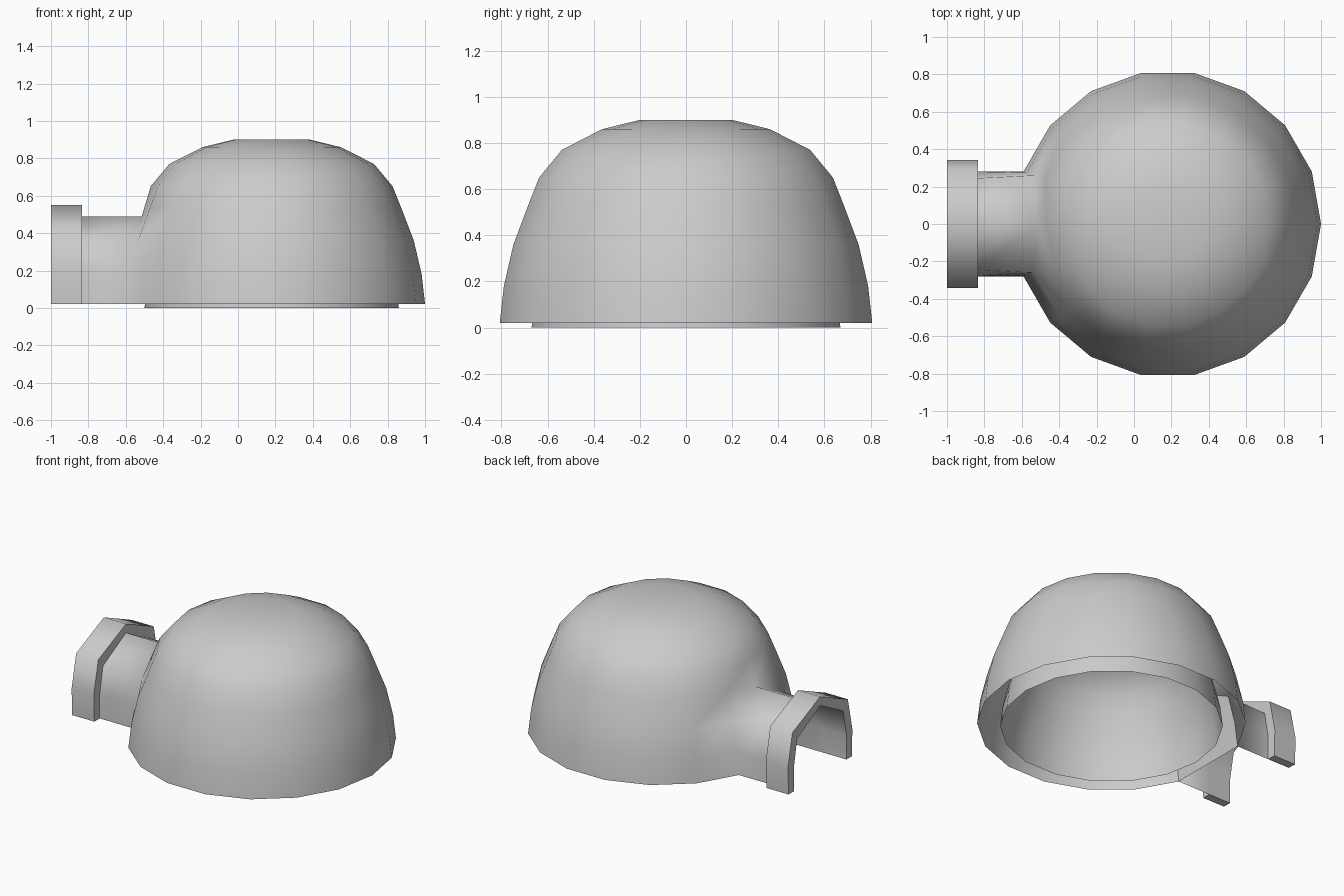
import bpy, bmesh
from math import cos, sin, radians

if "Cube" in bpy.data.objects:
    bpy.data.objects.remove(bpy.data.objects["Cube"])

CX, N = 0.18, 18
# dome profile: (radius, height) from rim to crown
DOME = [(0.82, 0.02), (0.802, 0.18), (0.76, 0.36), (0.695, 0.53),
        (0.647, 0.65), (0.547, 0.77), (0.37, 0.86), (0.205, 0.90)]
# half arch profiles: (y, z) from foot to apex
NECK = [(0.28, 0.02), (0.28, 0.18), (0.245, 0.36), (0, 0.49)]
FLARE = [(0.337, 0.02), (0.343, 0.20), (0.295, 0.42), (0, 0.55)]


def ring(bm, r, z):
    return [bm.verts.new((CX + r * cos(radians(20 * i)), r * sin(radians(20 * i)), z))
            for i in range(N)]


def arch(bm, x, half):
    pts = half + [(-y, z) for y, z in reversed(half[:-1])]
    return [bm.verts.new((x, y, z)) for y, z in pts]


def finish(name, bm, angle):
    bmesh.ops.recalc_face_normals(bm, faces=bm.faces)
    me = bpy.data.meshes.new(name)
    bm.to_mesh(me)
    bm.free()
    ob = bpy.data.objects.new(name, me)
    bpy.context.collection.objects.link(ob)
    bpy.ops.object.select_all(action='DESELECT')
    ob.select_set(True)
    bpy.context.view_layer.objects.active = ob
    bpy.ops.object.shade_smooth_by_angle(angle=radians(angle))
    return ob


# Outer dome with a doorway left open on the -x side
bm = bmesh.new()
rings = [ring(bm, r, z) for r, z in DOME]
rings[3][9].co.z = 0.49
for k in range(len(rings) - 1):
    a, b = rings[k], rings[k + 1]
    for i in range(N):
        j = (i + 1) % N
        if k < 3 and i in (8, 9):
            if k == 2:
                bm.faces.new((a[8], b[9], b[8]) if i == 8 else (a[10], b[10], b[9]))
            continue
        bm.faces.new((a[i], a[j], b[j], b[i]))
bm.faces.new(rings[-1])
door = [rings[k][8] for k in range(3)] + [rings[3][9]] + [rings[k][10] for k in (2, 1, 0)]
door_pts = [v.co.copy() for v in door]

# Entrance tunnel, flared collar and inner collar wall
loft = [door, arch(bm, -0.835, NECK), arch(bm, -0.835, FLARE),
        arch(bm, -1.0, FLARE), arch(bm, -1.0, NECK), arch(bm, -0.835, NECK)]
for a, b in zip(loft, loft[1:]):
    for i in range(6):
        bm.faces.new((a[i], a[i + 1], b[i + 1], b[i]))
for e in (0, 6):
    bm.faces.new([r[e] for r in loft[2:]])
bmesh.ops.delete(bm, geom=[v for v in bm.verts if not v.link_faces], context='VERTS')
finish("dome_and_tunnel", bm, 72)

# Flat panel closing the doorway
bm = bmesh.new()
v = [bm.verts.new(p) for p in door_pts]
for q in ((0, 1, 5, 6), (1, 2, 4, 5), (2, 3, 4)):
    bm.faces.new([v[i] for i in q])
finish("doorway_panel", bm, 40)

# Inner lining dome, open underneath and reaching the ground
bm = bmesh.new()
S = 0.68 / 0.82
rings = [ring(bm, r * S, (z - 0.02) * S) for r, z in DOME]
for a, b in zip(rings, rings[1:]):
    for i in range(N):
        j = (i + 1) % N
        bm.faces.new((a[i], a[j], b[j], b[i]))
bm.faces.new(rings[-1])
finish("inner_dome", bm, 60)
